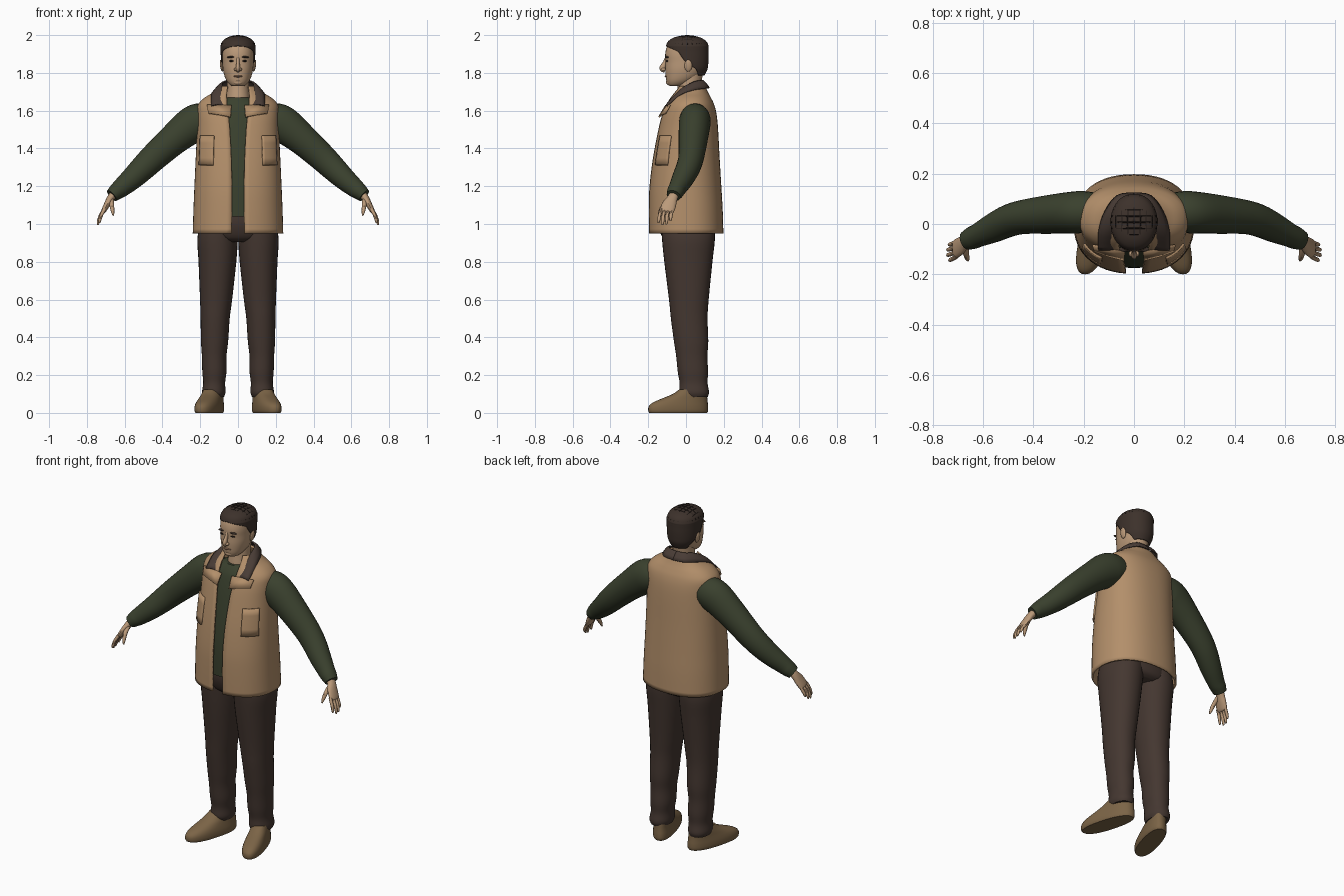
import bpy, bmesh, math
from mathutils import Vector, Matrix


def material(name, rgb):
    m = bpy.data.materials.new(name)
    m.diffuse_color = (*rgb, 1)
    return m


TAN = material("tan canvas", (.45, .275, .145))
BROWN = material("collar brown", (.066, .045, .036))
TROUSER = material("trouser brown", (.058, .038, .030))
GREEN = material("dark green knit", (.042, .052, .027))
SKIN = material("skin", (.50, .325, .195))
LIP = material("lip", (.30, .165, .10))
HAIR = material("hair", (.046, .031, .024))
STRAND = material("dark hair", (.016, .011, .009))
SHOE = material("shoe leather", (.20, .128, .062))


def finish(name, bm, mat, thick=0, angle=45):
    bmesh.ops.remove_doubles(bm, verts=bm.verts, dist=1e-5)
    bmesh.ops.recalc_face_normals(bm, faces=bm.faces)
    me = bpy.data.meshes.new(name)
    bm.to_mesh(me)
    bm.free()
    me.materials.append(mat)
    ob = bpy.data.objects.new(name, me)
    bpy.context.collection.objects.link(ob)
    if thick:
        mod = ob.modifiers.new("thickness", 'SOLIDIFY')
        mod.thickness = thick
        mod.offset = -1
    bpy.ops.object.select_all(action='DESELECT')
    ob.select_set(True)
    bpy.context.view_layer.objects.active = ob
    bpy.ops.object.shade_smooth_by_angle(angle=math.radians(angle))
    return ob


def refine(rows, k=4):
    """Catmull-Rom interpolation of tuples."""
    out = []
    for i in range(len(rows) - 1):
        a, b, c, d = (rows[max(0, min(len(rows) - 1, j))] for j in (i - 1, i, i + 1, i + 2))
        for s in range(k):
            t = s / k
            out.append(tuple(.5 * (2 * q + (r - p) * t + (2 * p - 5 * q + 4 * r - w) * t * t
                                   + (3 * q - p - 3 * r + w) * t ** 3)
                             for p, q, r, w in zip(a, b, c, d)))
    return out + [tuple(rows[-1])]


def skin_rows(bm, rows, closed, caps):
    vs = [[bm.verts.new(p) for p in row] for row in rows]
    n = len(vs[0])
    for a, b in zip(vs, vs[1:]):
        for j in range(n if closed else n - 1):
            bm.faces.new((a[j], a[(j + 1) % n], b[(j + 1) % n], b[j]))
    if caps:
        bm.faces.new(vs[0])
        bm.faces.new(vs[-1])


def loft(name, rings, mat, s=1, n=32, p=1.0, thick=0, splay=0, k=4):
    """Rings: z, x centre, x radius, y front, y back [, start angle, end angle from the front]."""
    full = len(rings[0]) == 5
    rows = []
    for r in (refine(rings, k) if k > 1 else rings):
        z, xc, rx, yf, yb = r[:5]
        a0, a1 = (0, 360) if full else (max(0, r[5]), min(360, r[6]))
        row = []
        for j in range(n if full else n + 1):
            a = math.radians(a0 + (a1 - a0) * j / n)
            sn, cs = math.sin(a), math.cos(a)
            x = xc + rx * math.copysign(abs(sn) ** p, sn)
            y = (yf + yb) / 2 - (yb - yf) / 2 * math.copysign(abs(cs) ** p, cs)
            row.append((s * (x - splay * (y - .04)), y, z))
        rows.append(row)
    bm = bmesh.new()
    skin_rows(bm, rows, full, full)
    return finish(name, bm, mat, thick)


def tube(name, pts, mat, s=1, n=16, k=4):
    """Points: x, y, z, radius along y, radius across."""
    pts = refine(pts, k)
    cs = [Vector(q[:3]) for q in pts]
    rows = []
    for i, q in enumerate(pts):
        t = (cs[min(i + 1, len(cs) - 1)] - cs[max(i - 1, 0)]).normalized()
        ref = Vector((0, 1, 0)) if abs(t.y) < .8 else Vector((1, 0, 0))
        u = (ref - t * ref.dot(t)).normalized()
        v = t.cross(u)
        ring = [cs[i] + u * q[3] * math.cos(2 * math.pi * j / n)
                + v * q[4] * math.sin(2 * math.pi * j / n) for j in range(n)]
        rows.append([(s * c.x, c.y, c.z) for c in ring])
    bm = bmesh.new()
    skin_rows(bm, rows, True, True)
    return finish(name, bm, mat)


def blob(name, loc, size, mat, rot=0):
    bm = bmesh.new()
    mx = Matrix.Translation(loc) @ Matrix.Rotation(rot, 4, 'Y') @ Matrix.Diagonal((*size, 1))
    bmesh.ops.create_uvsphere(bm, u_segments=16, v_segments=10, radius=1, matrix=mx)
    return finish(name, bm, mat)


# Vest: shell with a front opening of half-width w
P = .88
vest = []
for z, rx, yf, yb, w in [(.95, .24, -.197, .198, .034), (1.08, .236, -.198, .194, .033),
                         (1.2, .231, -.194, .187, .033), (1.35, .224, -.176, .178, .036),
                         (1.5, .217, -.148, .170, .044), (1.58, .217, -.128, .162, .052),
                         (1.63, .212, -.108, .150, .058), (1.665, .182, -.088, .134, .060),
                         (1.695, .135, -.068, .118, .060), (1.73, .092, -.045, .102, .055)]:
    a = math.degrees(math.asin((w / rx) ** (1 / P)))
    vest.append((z, 0, rx, yf, yb, a, 360 - a))
loft("vest", vest, TAN, n=56, p=P, thick=.01)

# Sweater body and trouser seat
loft("sweater_body", [(1.04, 0, .2, -.175, .16), (1.2, 0, .2, -.174, .155), (1.35, 0, .195, -.158, .15),
                      (1.5, 0, .185, -.131, .14), (1.6, 0, .17, -.105, .12), (1.64, 0, .12, -.088, .1),
                      (1.67, 0, .072, -.066, .085)], GREEN, p=.9)
loft("trouser_seat", [(.905, 0, .12, -.09, .12), (.93, 0, .19, -.125, .15), (1.0, 0, .205, -.15, .155),
                      (1.08, 0, .19, -.15, .15)], TROUSER, p=.9)

for s, side in ((1, "left"), (-1, "right")):
    # Vest pockets follow the vest surface
    loft(side + "_pocket", [(z, 0, rx + .007, yf - .008, yb, 32, 62)
                            for z, _, rx, yf, yb, _, _ in refine(vest) if 1.31 < z < 1.49],
         TAN, s, n=8, p=P, thick=.012, k=1)

    # Trouser legs
    loft(side + "_trouser_leg", [(.085, .128, .054, -.025, .115), (.11, .128, .062, -.036, .122),
         (.16, .126, .058, -.034, .114), (.22, .125, .064, -.044, .117), (.3, .126, .065, -.052, .113),
         (.38, .124, .072, -.064, .118), (.5, .121, .077, -.08, .114), (.6, .116, .085, -.09, .12),
         (.8, .109, .1, -.115, .14), (.92, .108, .107, -.127, .153), (1.0, .1, .1, -.13, .15)],
         TROUSER, s, p=.93)

    # Shoes with turned-out toes
    loft(side + "_shoe", [(0, .13, .056, -.195, .112), (.012, .13, .061, -.2, .117),
                          (.035, .13, .061, -.197, .117), (.055, .13, .058, -.175, .115),
                          (.075, .13, .054, -.13, .113), (.1, .13, .05, -.07, .111),
                          (.125, .13, .045, -.035, .108)], SHOE, s, p=.85, splay=.27, k=3)

    # Sleeves
    tube(side + "_sleeve", [(.15, .05, 1.55, .075, .08), (.2, .048, 1.545, .083, .095),
         (.25, .045, 1.52, .083, .096), (.34, .038, 1.448, .077, .083), (.44, .028, 1.358, .068, .074),
         (.5, .012, 1.3, .064, .068), (.56, -.016, 1.242, .058, .06), (.62, -.045, 1.19, .047, .05),
         (.645, -.056, 1.17, .045, .044), (.668, -.066, 1.15, .038, .036)], GREEN, s, n=24)

    # Hands
    tube(side + "_palm", [(.645, -.057, 1.17, .026, .022), (.672, -.07, 1.14, .027, .02),
                          (.692, -.088, 1.105, .037, .017), (.71, -.1, 1.072, .037, .013),
                          (.715, -.102, 1.062, .028, .008)], SKIN, s)
    for i, (dx, drop) in enumerate(((.0, .065), (.008, .076), (.008, .072), (.002, .055))):
        y = -.129 + i * .019
        tube(f"{side}_finger_{i + 1}", [(.705, y, 1.08, .009, .01), (.722 + dx / 2, y * 1.06 - .002, 1.05, .009, .009),
             (.731 + dx, y * 1.08 - .004, 1.07 - drop * .75, .008, .008),
             (.733 + dx, y * 1.1 - .004, 1.07 - drop, .004, .004)], SKIN, s, n=8, k=3)
    tube(side + "_thumb", [(.672, -.085, 1.13, .012, .014), (.668, -.118, 1.098, .012, .012),
                           (.664, -.135, 1.07, .01, .01), (.66, -.145, 1.045, .004, .004)], SKIN, s, n=8, k=3)

    # Collar: strip from the nape to the front point
    inner = [(0, .088, 1.762), (.048, .082, 1.762), (.08, .035, 1.752), (.078, -.03, 1.712), (.06, -.098, 1.622)]
    outer = [(0, .126, 1.722), (.068, .115, 1.722), (.118, .05, 1.712), (.142, -.03, 1.688), (.142, -.105, 1.628)]
    bm = bmesh.new()
    rows = [[Vector(o).lerp(Vector(i), t) + Vector((0, -.004, .01)) * math.sin(math.pi * t)
             for t in (0, .25, .5, .75, 1)] for i, o in zip(refine(inner), refine(outer))]
    skin_rows(bm, [[(s * c.x, c.y, c.z) for c in row] for row in rows], False, False)
    finish(side + "_collar", bm, BROWN, thick=.008)

    # Lapel flap under the collar point
    bm = bmesh.new()
    skin_rows(bm, [[(s * x, y, z) for x, y, z in row] for row in (
        [(.165, -.088, 1.632), (.1, -.1, 1.632), (.035, -.11, 1.63)],
        [(.158, -.112, 1.588), (.1, -.132, 1.58), (.04, -.147, 1.568)])], False, False)
    finish(side + "_lapel", bm, TAN, thick=.008)

    # Ears, eyes and brows
    blob(side + "_ear", (s * .087, .012, 1.838), (.008, .02, .032), SKIN, s * .15)
    blob(side + "_eye", (s * .034, -.1, 1.863), (.015, .007, .005), STRAND)
    blob(side + "_brow", (s * .036, -.1, 1.884), (.023, .011, .005), HAIR, s * .08)
    blob(side + "_nostril", (s * .011, -.119, 1.818), (.01, .012, .009), SKIN)

# Neck and head
loft("neck", [(1.6, 0, .07, -.05, .08), (1.66, 0, .062, -.052, .075), (1.72, 0, .058, -.045, .078),
              (1.8, 0, .06, -.04, .09)], SKIN)
loft("head", [(1.73, 0, .028, -.084, -.03), (1.737, 0, .043, -.096, .0), (1.757, 0, .06, -.104, .04),
              (1.785, 0, .072, -.108, .075), (1.82, 0, .08, -.11, .095), (1.86, 0, .083, -.109, .104),
              (1.9, 0, .085, -.11, .106), (1.94, 0, .082, -.1, .104), (1.97, 0, .065, -.075, .08),
              (1.988, 0, .03, -.03, .04)], SKIN, p=.92)
tube("nose", [(0, -.1, 1.882, .01, .009), (0, -.113, 1.85, .012, .009), (0, -.124, 1.828, .016, .012),
              (0, -.122, 1.814, .012, .01), (0, -.112, 1.808, .006, .006)], SKIN, n=12)
blob("mouth", (0, -.102, 1.782), (.025, .011, .006), LIP)
blob("chin", (0, -.09, 1.75), (.026, .016, .015), SKIN)

# Hair: shell that opens around the face
loft("hair", [(z, 0, rx, yf, yb, a, 360 - a) for z, rx, yf, yb, a in [
    (1.785, .066, -.06, .098, 125), (1.82, .083, -.09, .114, 112), (1.85, .089, -.098, .118, 88),
    (1.885, .091, -.102, .12, 74), (1.915, .092, -.104, .12, 62), (1.935, .093, -.106, .12, 30),
    (1.945, .092, -.106, .119, 0), (1.97, .08, -.092, .105, 0), (1.99, .048, -.056, .068, 0),
    (1.998, .005, .0, .012, 0)]], HAIR, n=40, p=.95, thick=.006)

# Crossed strands on the crown
def crown(x, y):
    return 1.936 + .062 * math.sqrt(max(0, 1 - (x / .093) ** 2 - ((y - .007) / .112) ** 2))


for i in range(-3, 4):
    c = i * .024
    ends = [math.sqrt(max(.05, .93 - (c / r) ** 2)) for r in (.093, .112)]
    ys = [.007 + .112 * ends[0] * t / 5 for t in range(-5, 6)]
    xs = [.093 * ends[1] * t / 5 for t in range(-5, 6)]
    tube(f"strand_long_{i + 4}", [(c, y, crown(c, y) - .001, .003, .003) for y in ys], STRAND, n=6, k=2)
    tube(f"strand_cross_{i + 4}", [(x, c + .007, crown(x, c + .007) - .001, .003, .003) for x in xs],
         STRAND, n=6, k=2)
